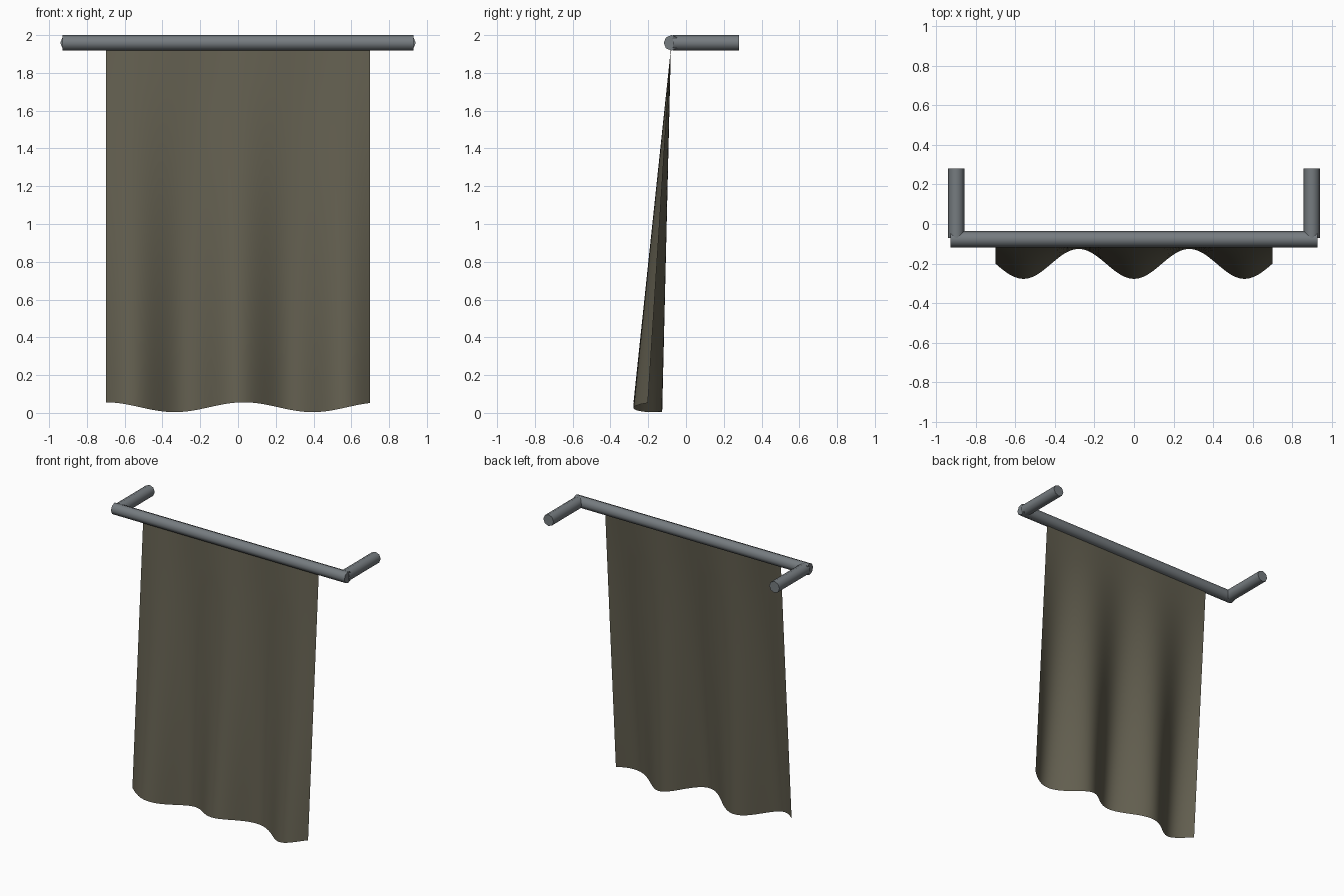
import bpy, bmesh, math

if "Cube" in bpy.data.objects:
    bpy.data.objects.remove(bpy.data.objects["Cube"])


def material(name, rgb):
    m = bpy.data.materials.new(name)
    m.diffuse_color = (*rgb, 1)
    m.use_nodes = True
    m.node_tree.nodes["Principled BSDF"].inputs["Base Color"].default_value = m.diffuse_color
    return m


STEEL = material("grey steel", (0.18, 0.20, 0.215))
CLOTH = material("olive cloth", (0.125, 0.115, 0.08))


def smooth(obj, angle):
    bpy.ops.object.select_all(action='DESELECT')
    obj.select_set(True)
    bpy.context.view_layer.objects.active = obj
    bpy.ops.object.shade_smooth_by_angle(angle=math.radians(angle))


def tube(name, centre, length, rotation):
    bpy.ops.mesh.primitive_cylinder_add(vertices=8, radius=0.041, depth=length,
                                        location=centre, rotation=rotation)
    obj = bpy.context.object
    obj.name = name
    obj.data.materials.append(STEEL)
    smooth(obj, 60)


# Rod and the two wall brackets
tube("curtain_rod", (0, -0.077, 1.959), 1.86, (0, math.pi / 2, 0))
for side, label in ((-1, "left"), (1, "right")):
    tube(label + "_bracket", (side * 0.9, 0.105, 1.959), 0.35, (math.pi / 2, 0, 0))

# Curtain: straight at the rod, folds deepen towards a wavy hem
NX, NZ, TOP = 60, 12, 1.93
bm = bmesh.new()
rows = []
for j in range(NZ + 1):
    t = j / NZ
    row = []
    for i in range(NX + 1):
        x = -0.7 + 1.4 * i / NX
        hem = 0.03 + 0.026 * math.cos(2 * math.pi * (x - 0.03) / 0.73)
        y = -0.08 - t * (0.122 + 0.076 * math.cos(2 * math.pi * x / 0.56))
        row.append(bm.verts.new((x, y, TOP + t * (hem - TOP))))
    rows.append(row)
for a, b in zip(rows, rows[1:]):
    for i in range(NX):
        bm.faces.new((a[i], b[i], b[i + 1], a[i + 1]))
mesh = bpy.data.meshes.new("curtain")
bm.to_mesh(mesh)
bm.free()
curtain = bpy.data.objects.new("curtain", mesh)
bpy.context.collection.objects.link(curtain)
mesh.materials.append(CLOTH)
smooth(curtain, 60)
